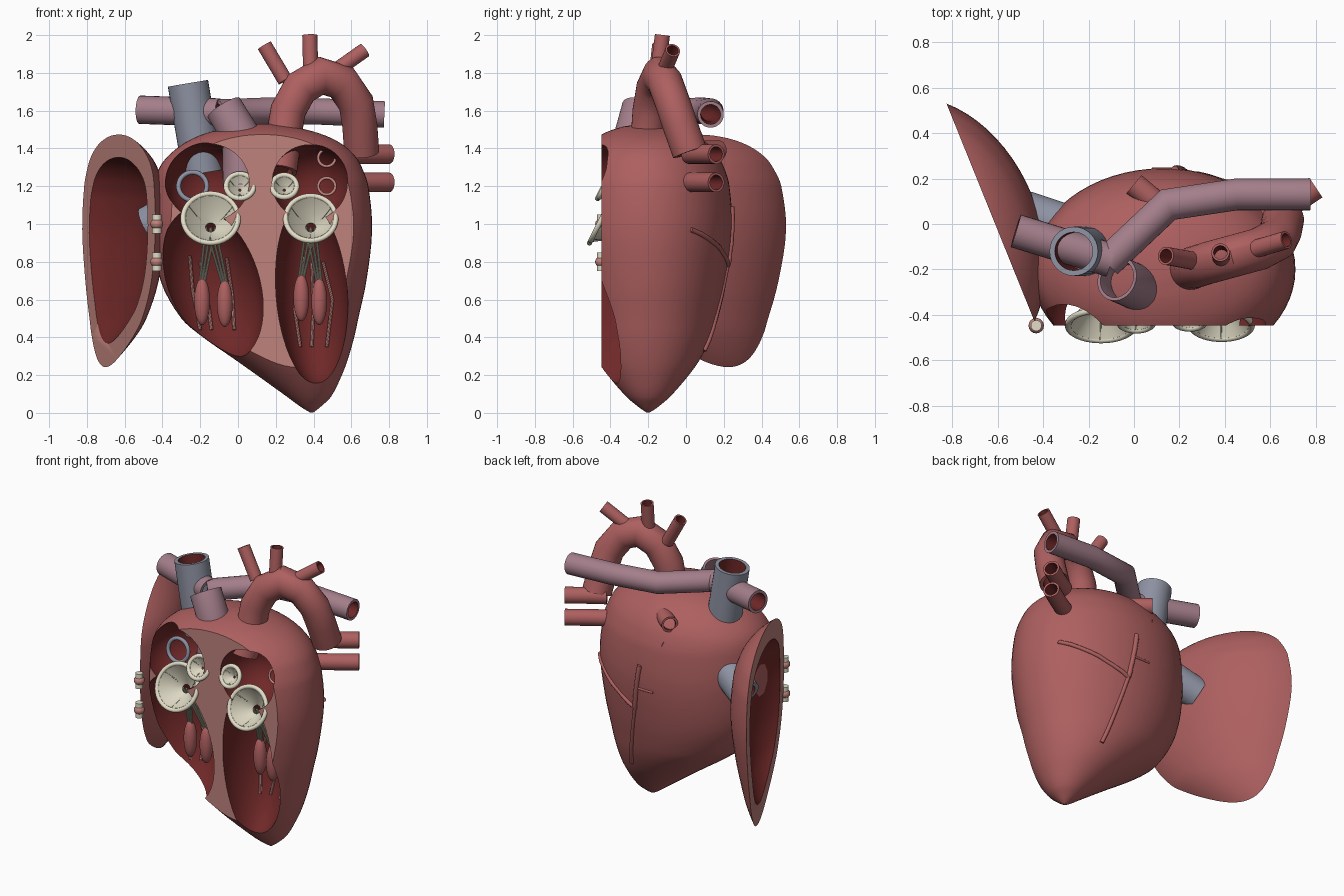
import bpy, bmesh, math
from mathutils import Vector, Matrix

if "Cube" in bpy.data.objects:
    bpy.data.objects.remove(bpy.data.objects["Cube"])

def mat(name, *c):
    m = bpy.data.materials.new(name)
    m.diffuse_color = (*c, 1)
    m.use_nodes = True
    m.node_tree.nodes["Principled BSDF"].inputs["Base Color"].default_value = m.diffuse_color
    return m

MUSCLE = mat("muscle red", .42, .115, .115)
CAVITY = mat("cavity dark red", .16, .021, .021)
CUT = mat("cut wall pink", .52, .225, .2)
VEIN = mat("vein blue grey", .27, .285, .36)
LUNG = mat("lung artery mauve", .37, .21, .255)
VALVE = mat("valve cream", .76, .72, .57)
TENDON = mat("tendon grey", .5, .49, .38)
CUT_Y, CY = -.447, -.2

def make(name, verts, faces, mats, idx=None, angle=40):
    me = bpy.data.meshes.new(name)
    me.from_pydata([tuple(v) for v in verts], [], faces)
    for m in mats:
        me.materials.append(m)
    if idx:
        me.polygons.foreach_set("material_index", idx)
    bm = bmesh.new()
    bm.from_mesh(me)
    bmesh.ops.recalc_face_normals(bm, faces=bm.faces)
    bm.to_mesh(me)
    bm.free()
    ob = bpy.data.objects.new(name, me)
    bpy.context.collection.objects.link(ob)
    smooth(ob, angle)
    return ob

def smooth(ob, angle=40):
    ob.data.shade_smooth()
    ob.data.set_sharp_from_angle(angle=math.radians(angle))

def grid(nr, n, closed=False):
    """Quads between nr rings of n vertices."""
    return [(i*n+j, i*n+(j+1) % n, (i+1) % nr*n+(j+1) % n, (i+1) % nr*n+j)
            for i in range(nr if closed else nr-1) for j in range(n)]

def tube(name, pts, r, m, inner=CAVITY, wall=.25, n=24):
    """Hollow mitred pipe along a path; wall=None makes a solid cord."""
    pts = [Vector(p) for p in pts]
    ds = [(b-a).normalized() for a, b in zip(pts, pts[1:])]
    u = ds[0].orthogonal().normalized()
    frames = []
    for i, p in enumerate(pts):
        d = ds[max(i-1, 0)]
        nrm = (d + ds[min(i, len(ds)-1)]).normalized()
        if i > 1:
            u = ds[i-2].rotation_difference(d) @ u
        frames.append((p, d, nrm, u.copy(), d.cross(u)))
    def ring(f, rad):
        p, d, nrm, a, b = f
        out = []
        for j in range(n):
            t = math.tau*j/n
            o = (a*math.cos(t)+b*math.sin(t))*rad
            out.append(p+o-d*(o.dot(nrm)/d.dot(nrm)))
        return out
    verts = [v for f in frames for v in ring(f, r)]
    k = len(pts)
    if wall is None:
        faces = grid(k, n)+[tuple(range(n)), tuple(range((k-1)*n, k*n))]
        return make(name, verts, faces, [m])
    verts += [v for f in reversed(frames) for v in ring(f, r*(1-wall))]
    faces = grid(2*k, n, True)
    return make(name, verts, faces, [m, inner], [1 if k <= f//n < 2*k-1 else 0 for f in range(len(faces))])

def lathe(name, profile, M, m, n=40):
    """Closed (radius, height) profile turned round the local z axis."""
    verts = [M @ Vector((r*math.cos(math.tau*j/n), r*math.sin(math.tau*j/n), z))
             for r, z in profile for j in range(n)]
    return make(name, verts, grid(len(profile), n, True), [m])

def hoop(name, M, R, r, m):
    return lathe(name, [(R+r*math.cos(math.tau*i/10), r*math.sin(math.tau*i/10)) for i in range(10)], M, m)

def egg(name, c, s, m, tilt=0, seg=40):
    bm = bmesh.new()
    M = Matrix.Translation(c) @ Matrix.Rotation(tilt, 4, 'Y') @ Matrix.Diagonal((*s, 1))
    bmesh.ops.create_uvsphere(bm, u_segments=seg, v_segments=seg*2//3, radius=1, matrix=M)
    me = bpy.data.meshes.new(name)
    bm.to_mesh(me)
    bm.free()
    me.materials.append(m)
    ob = bpy.data.objects.new(name, me)
    bpy.context.collection.objects.link(ob)
    smooth(ob)
    return ob

def boolean(ob, cutter, op='DIFFERENCE'):
    mod = ob.modifiers.new("cut", 'BOOLEAN')
    mod.solver, mod.operation, mod.object = 'EXACT', op, cutter
    mod.material_mode = 'TRANSFER'
    bpy.context.view_layer.objects.active = ob
    bpy.ops.object.modifier_apply(modifier=mod.name)
    bpy.data.objects.remove(cutter)

# Heart outline: height, left x, right x, half depth
RINGS = [(.003, .38, .4, .01), (.03, .335, .435, .05), (.085, .26, .492, .115), (.2, .1, .55, .215),
         (.285, -.02, .582, .275), (.4, -.185, .615, .335), (.5, -.3, .637, .37), (.7, -.41, .68, .415),
         (.97, -.45, .71, .445), (1.2, -.44, .69, .43), (1.29, -.42, .66, .405), (1.36, -.37, .62, .37),
         (1.43, -.28, .54, .31), (1.48, -.17, .43, .235), (1.515, -.02, .29, .135), (1.53, .1, .18, .04)]

def outline(steps=4):
    out = []
    for i in range(len(RINGS)-1):
        a, b = RINGS[i], RINGS[i+1]
        p, q = RINGS[max(i-1, 0)], RINGS[min(i+2, len(RINGS)-1)]
        for t in (s/steps for s in range(steps)):
            row = []
            for k in range(4):   # smooth slope through each listed ring
                h = b[0]-a[0]
                ma = (b[k]-p[k])/(b[0]-p[0])*h
                mb = (q[k]-a[k])/(q[0]-a[0])*h
                row.append((2*t**3-3*t*t+1)*a[k]+(t**3-2*t*t+t)*ma+(3*t*t-2*t**3)*b[k]+(t**3-t*t)*mb)
            out.append(row)
    return out+[RINGS[-1]]

def heart(name, m, M=Matrix(), n=64):
    rows = outline()
    verts = [M @ Vector(((l+r)/2+(r-l)/2*math.cos(math.tau*j/n), CY+d*math.sin(math.tau*j/n), z))
             for z, l, r, d in rows for j in range(n)]
    k = len(rows)
    return make(name, verts, grid(k, n)+[tuple(range(n)), tuple(range((k-1)*n, k*n))], [m])

def front_block():
    x, y0, y1 = 2, -2, CUT_Y
    v = [(a, b, c) for a in (-x, x) for b in (y0, y1) for c in (-1, 3)]
    return make("block", v, [(0, 1, 3, 2), (4, 5, 7, 6), (0, 1, 5, 4), (2, 3, 7, 6), (0, 2, 6, 4), (1, 3, 7, 5)], [CUT])

# Heart body with its four chambers
RV = ((-.135, -.42, .68), (.25, .29, .42), -.31)
LV = ((.39, -.42, .63), (.19, .27, .485), -.08)
body = heart("heart_body", MUSCLE)
boolean(body, front_block())
for c, s, t in (RV, LV, ((-.16, -.39, 1.22), (.225, .26, .21), 0), ((.38, -.39, 1.22), (.205, .25, .205), 0)):
    boolean(body, egg("chamber", c, s, CAVITY, t))
smooth(body, 35)

# Hinged front door, swung open
door = heart("front_door", MUSCLE)
boolean(door, front_block(), 'INTERSECT')
P = Matrix.Translation((.15, CUT_Y, .87))
boolean(door, heart("hollow", CAVITY, P @ Matrix.Diagonal((.8, .8, .8, 1)) @ P.inverted()))
H = Matrix.Translation((-.43, CUT_Y, 0))
WIDEN = Matrix.Translation((-.062, 0, 0)) @ Matrix.Diagonal((1.07, 1, 1, 1))
door.data.transform(H @ Matrix.Rotation(math.radians(112), 4, 'Z') @ WIDEN @ H.inverted())
smooth(door, 35)
for z in (.8, 1.0):
    tube("hinge_pin", [(-.43, CUT_Y, z-.05), (-.43, CUT_Y, z+.05)], .024, VALVE, wall=None)
    egg("hinge_knuckle", (-.43, CUT_Y, z), (.034, .034, .03), CUT, 0, 16)

# Great vessels
tube("aorta", [(.22, -.26, 1.28), (.24, -.2, 1.45), (.265, -.19, 1.6), (.33, -.17, 1.72), (.44, -.14, 1.785),
               (.55, -.11, 1.75), (.625, -.07, 1.64), (.645, -.03, 1.52), (.655, .02, 1.38)], .093, MUSCLE, n=32)
for a, b in (((.25, -.16, 1.76), (.14, -.14, 1.945)), ((.385, -.15, 1.8), (.38, -.125, 2.0)),
             ((.5, -.12, 1.8), (.67, -.07, 1.92))):
    tube("arch_branch", [a, b], .04, MUSCLE)
tube("upper_vein", [(-.185, -.12, 1.27), (-.265, -.12, 1.745)], .108, VEIN, wall=.22, n=32)
tube("lower_vein", [(-.28, -.02, 1.1), (-.475, .045, .995)], .1, VEIN)
tube("lung_artery_trunk", [(.02, -.3, 1.2), (.015, -.28, 1.47), (-.075, -.24, 1.615)], .1, LUNG, LUNG, wall=.15, n=32)
tube("lung_artery_left_end", [(-.52, -.03, 1.605), (-.1, -.16, 1.59)], .075, LUNG)
tube("lung_artery_right_end", [(-.12, -.17, 1.59), (.15, .085, 1.6), (.45, .13, 1.595), (.775, .13, 1.58)], .07, LUNG)
for z in (1.37, 1.22):
    tube("lung_vein_right", [(.58, .02, z), (.68, .08, z), (.8, .16, z)], .052, MUSCLE)
    tube("lung_vein_back", [(.15, .05, z+.02), (.0, .175, z+.02)], .052, MUSCLE)
    hoop("vein_opening", Matrix.Translation((.47, -.27, z-.02)) @ Matrix.Rotation(1.4, 4, 'X'), .045, .008, CUT)
hoop("vein_opening_rim", Matrix.Translation((-.24, -.3, 1.2)) @ Matrix.Rotation(1.4, 4, 'X'), .075, .013, VEIN)

# Surface vessels on the back
ROWS = outline()
def back(x, z):
    _, l, r, d = min(ROWS, key=lambda q: abs(q[0]-z))
    return (x, CY+d*math.sqrt(max(0, 1-((x-(l+r)/2)/((r-l)/2))**2)), z)

def surface_vessel(a, b, r):
    tube("surface_vessel", [back(a[0]+(b[0]-a[0])*i/8, a[1]+(b[1]-a[1])*i/8) for i in range(9)], r, MUSCLE, wall=None, n=10)

surface_vessel((.18, 1.09), (.23, .78), .016)
surface_vessel((.23, .78), (.34, .33), .013)
surface_vessel((.63, .97), (.23, .78), .013)
surface_vessel((.2, .93), (.08, .93), .008)

# Valves: rim bead and funnel leaflets with seams
def valve(name, x, z, R, depth, mouth, y):
    N = Vector((0, -.89, .45))
    M = Matrix.Translation((x, y, z)) @ N.to_track_quat('Z', 'Y').to_matrix().to_4x4()
    hoop(name+"_rim", M, R-.014, .014, VALVE)
    mid = (R+mouth)/2
    lathe(name+"_leaflets", [(R-.018, 0), (mid, -depth*.6), (mouth, -depth), (mouth-.008, -depth+.004),
                             (mid-.01, -depth*.6+.012), (R-.028, .004)], M, VALVE)
    hoop(name+"_mouth", M @ Matrix.Translation((0, 0, -depth)), mouth, .008, VALVE)
    for k in range(3):
        a = math.tau*(k/3+.08)
        tube(name+"_seam", [M @ Vector((q*math.cos(a), q*math.sin(a), h)) for q, h in
             ((R-.026, .004), (mid-.008, -depth*.6+.012), (mouth, -depth+.004))], .004, TENDON, wall=None, n=6)
    return M @ Vector((0, 0, -depth))

mouths = [valve("right_inflow_valve", -.145, 1.03, .16, .11, .035, -.445),
          valve("left_inflow_valve", .385, 1.03, .147, .11, .035, -.445)]
valve("right_outflow_valve", .01, 1.2, .087, .05, .015, -.435)
valve("left_outflow_valve", .245, 1.2, .08, .05, .015, -.43)

# Papillary muscles, tendon cords and wall ridges
for mouth, spots in zip(mouths, (((-.19, .59), (-.07, .58)), ((.335, .61), (.43, .59)))):
    for x, z in spots:
        egg("papillary_muscle", (x, -.24, z), (.042, .042, .125), MUSCLE, 0, 24)
        for k in (-1, 0, 1):
            tube("tendon_cord", [mouth+Vector((k*.025, 0, 0)), (x+k*.012, -.24, z+.1)], .007, TENDON, wall=None, n=8)

def ridge(chamber, *line):
    (cx, cy, cz), (a, b, c), t = chamber
    pts = []
    for i in range(9):
        f = i/8*(len(line)-1)
        k = min(int(f), len(line)-2)
        x, z = (line[k][q]+(line[k+1][q]-line[k][q])*(f-k) for q in (0, 1))
        u = ((x-cx)*math.cos(t)-(z-cz)*math.sin(t))/a
        v = ((x-cx)*math.sin(t)+(z-cz)*math.cos(t))/c
        pts.append((x, cy+b*math.sqrt(max(0, 1-u*u-v*v))-.006, z))
    tube("wall_ridge", pts, .009, CUT, wall=None, n=8)

ridge(RV, (-.255, .83), (-.24, .65), (-.2, .44))
ridge(RV, (-.2, .8), (-.16, .6), (-.14, .44))
ridge(RV, (-.06, .82), (-.03, .62), (-.02, .44))
ridge(LV, (.35, .83), (.3, .55), (.33, .35))
ridge(LV, (.39, .8), (.4, .55), (.39, .35))
ridge(LV, (.45, .8), (.5, .6), (.47, .35))
